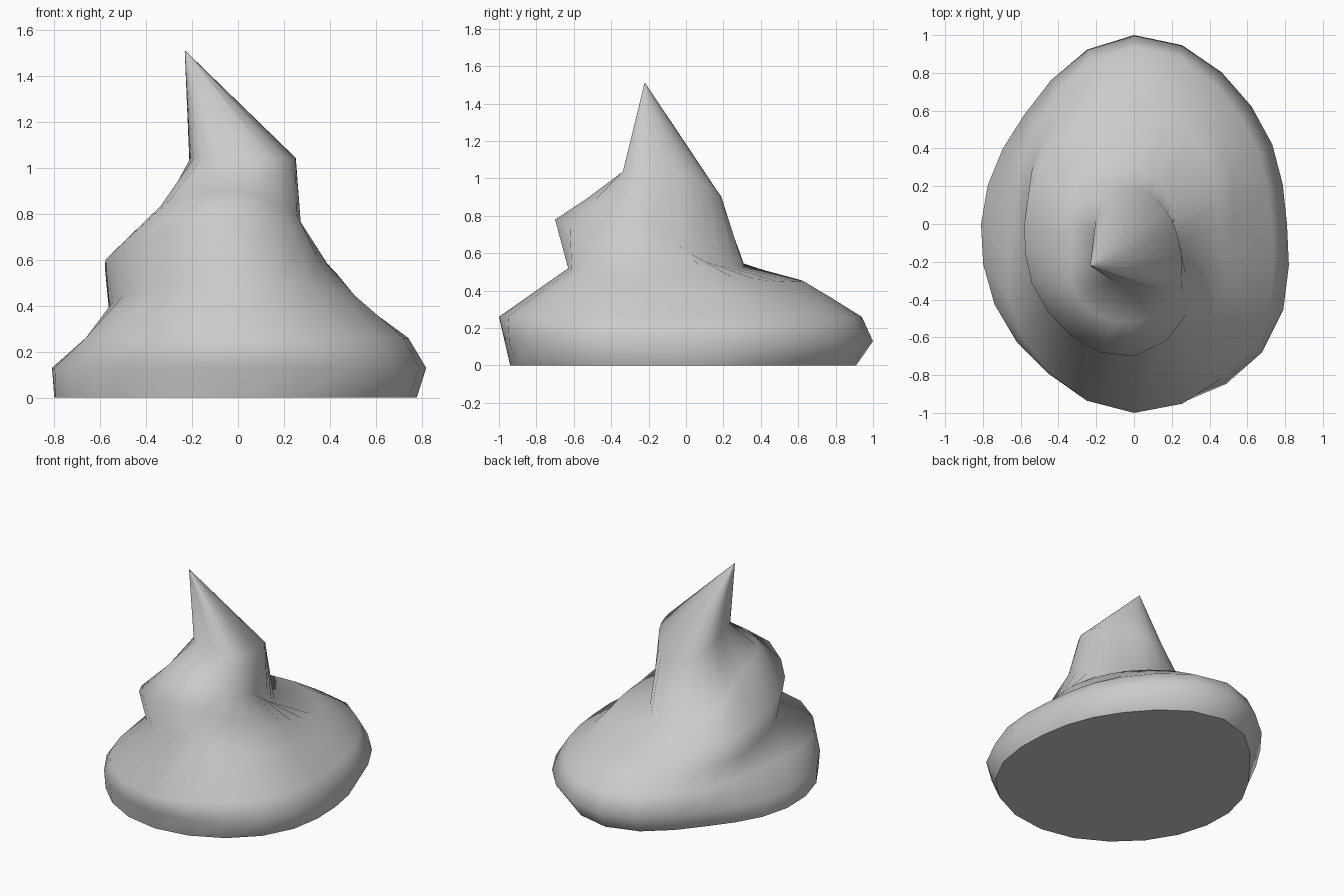
import bpy, bmesh, math

if "Cube" in bpy.data.objects:
    bpy.data.objects.remove(bpy.data.objects["Cube"])

# Each level: centre (x, y), then radius and height in 8 directions:
# front, front-right, right, back-right, back, back-left, left, front-left
LEVELS = [
    ((0, 0), (.94, .90, .77, .79, .91, .75, .80, .87), (0,) * 8),
    ((0, 0), (.97, .96, .81, .88, 1.0, .82, .81, .88), (.13,) * 8),
    ((0, 0), (1.0, .89, .73, .80, .94, .73, .64, .84), (.26,) * 8),
    # lower groove
    ((0, 0), (.63, .62, .52, .65, .78, .66, .56, .60),
     (.52, .47, .40, .36, .36, .36, .40, .46)),
    # rising coil ridge
    ((0, 0), (.70, .49, .45, .53, .63, .60, .58, .65),
     (.78, .61, .51, .46, .45, .49, .57, .67)),
    # upper groove
    ((0, -.1), (.42, .36, .23, .28, .41, .43, .33, .42),
     (.90, .80, .69, .56, .52, .58, .76, .86)),
    # shoulder under the pointed tip
    ((.01, -.1), (.22, .29, .23, .23, .29, .26, .22, .24),
     (1.04, 1.04, 1.04, .99, .90, .96, 1.04, 1.04)),
    # tip
    ((-.23, -.22), (.002,) * 8, (1.51,) * 8),
]
SUB = 3
N = 8 * SUB


def around(vals, k):
    """Periodic Catmull-Rom value at segment k."""
    i, t = k // SUB, (k % SUB) / SUB
    a, b, c, d = (vals[(i + j) % 8] for j in (-1, 0, 1, 2))
    return b + .5 * t * (c - a + t * (2 * a - 5 * b + 4 * c - d
                                      + t * (3 * (b - c) + d - a)))


bm = bmesh.new()
rings = []
for (cx, cy), radii, heights in LEVELS:
    ring = []
    for k in range(N):
        ang = -math.pi / 2 + 2 * math.pi * k / N
        r = around(radii, k)
        ring.append(bm.verts.new((cx + r * math.cos(ang),
                                  cy + r * math.sin(ang), around(heights, k))))
    rings.append(ring)

# Smooth skin between levels
for lo, hi in zip(rings, rings[1:]):
    for k in range(N):
        n = (k + 1) % N
        bm.faces.new((lo[k], lo[n], hi[n], hi[k])).smooth = True
# Flat base with a sharp rim, and tiny cap on the tip
for cap in (bm.faces.new(rings[0][::-1]), bm.faces.new(rings[-1])):
    for e in cap.edges:
        e.smooth = False
bmesh.ops.recalc_face_normals(bm, faces=bm.faces)

mesh = bpy.data.meshes.new("swirl")
bm.to_mesh(mesh)
bm.free()
swirl = bpy.data.objects.new("swirl", mesh)
bpy.context.collection.objects.link(swirl)
